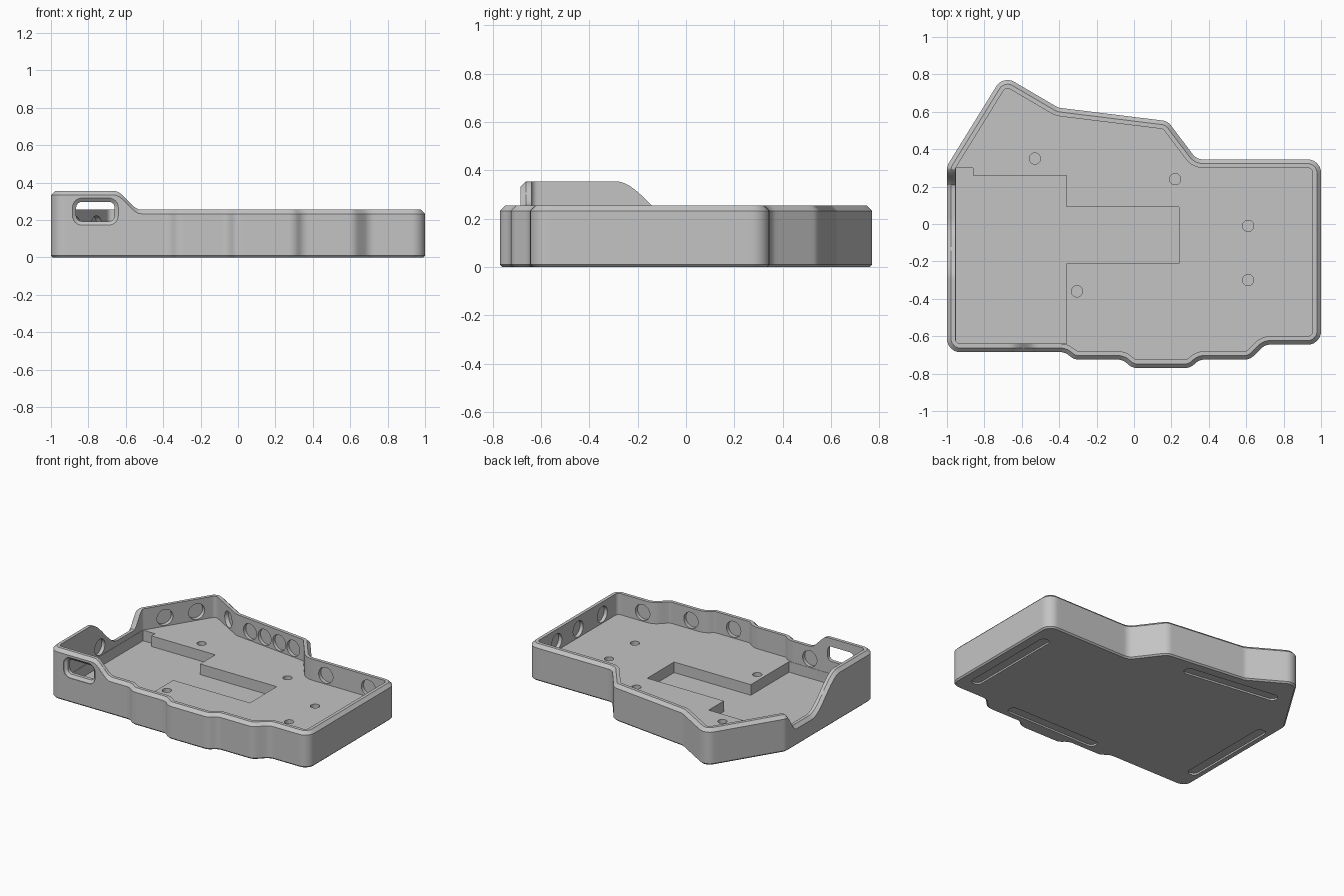
import bpy, bmesh, math
from mathutils import Vector

cube = bpy.data.objects.get("Cube")
if cube:
    bpy.data.objects.remove(cube)

WALL, CHAMFER, FLOOR, POCKET, RIM = 0.045, 0.022, 0.105, 0.03, 0.255

grey = bpy.data.materials.new("matte grey")
grey.use_nodes = True
colour = (0.55, 0.55, 0.55, 1)
grey.diffuse_color = colour
grey.node_tree.nodes["Principled BSDF"].inputs["Base Color"].default_value = colour


def rounded(corners, radius, step=None, arc=7):
    """Closed outline with filleted corners and optional even subdivision."""
    pts = [Vector(c) for c in corners]
    out = []
    for i, p in enumerate(pts):
        to_a, to_b = pts[i - 1] - p, pts[(i + 1) % len(pts)] - p
        half = to_a.angle(to_b) / 2
        reach = min(radius / math.tan(half), 0.48 * to_a.length, 0.48 * to_b.length)
        r = reach * math.tan(half)
        a, b = p + to_a.normalized() * reach, p + to_b.normalized() * reach
        centre = p + (to_a.normalized() + to_b.normalized()).normalized() * math.hypot(r, reach)
        for k in range(arc):
            d = a.lerp(b, k / (arc - 1)) - centre
            out.append(centre + d.normalized() * r)
    if not step:
        return out
    fine = []
    for i, p in enumerate(out):
        q = out[(i + 1) % len(out)]
        n = max(1, round((q - p).length / step))
        fine += [p.lerp(q, k / n) for k in range(n)]
    return fine


def inset(outline, amount):
    """Move a counter-clockwise outline inwards."""
    result = []
    for i, p in enumerate(outline):
        u = (p - outline[i - 1]).normalized()
        v = (outline[(i + 1) % len(outline)] - p).normalized()
        n = Vector((-u.y - v.y, u.x + v.x)).normalized()
        result.append(p + n * amount / max(0.5, n.dot(Vector((-u.y, u.x)))))
    return result


def loft(name, rings):
    """Solid skinned through rings of equal point count."""
    bm = bmesh.new()
    loops = [[bm.verts.new(p) for p in ring] for ring in rings]
    n = len(loops[0])
    for low, high in zip(loops, loops[1:]):
        for i in range(n):
            j = (i + 1) % n
            bm.faces.new((low[i], low[j], high[j], high[i]))
    bm.faces.new(reversed(loops[0]))
    bm.faces.new(loops[-1])
    bmesh.ops.recalc_face_normals(bm, faces=bm.faces)
    mesh = bpy.data.meshes.new(name)
    bm.to_mesh(mesh)
    bm.free()
    mesh.materials.append(grey)
    obj = bpy.data.objects.new(name, mesh)
    bpy.context.collection.objects.link(obj)
    return obj


def prism(name, outline, z0, z1):
    return loft(name, [[(p[0], p[1], z) for p in outline] for z in (z0, z1)])


def cylinder(name, start, end, radius):
    """Round plug between two points."""
    start, end = Vector(start), Vector(end)
    turn = (end - start).to_track_quat('Z', 'Y')
    ring = [turn @ Vector((radius * math.cos(t), radius * math.sin(t), 0))
            for t in (math.tau * k / 32 for k in range(32))]
    return loft(name, [[p + c for p in ring] for c in (start, end)])


def ease(t):
    t = min(1, max(0, t))
    return t * t * (3 - 2 * t)


def rim_height(p):
    """Raised connector corner, and the dip in the side wall behind it."""
    if p.x < -0.97 and p.y > -0.6:
        return 0.355 - 0.215 * ease((p.y + 0.29) / 0.31) + 0.115 * ease((p.y - 0.2) / 0.1)
    if p.y < -0.6:
        return 0.355 - 0.1 * ease((p.x + 0.66) / 0.14)
    return RIM


# Tray: outer wall, chamfered rim, inner wall and floor
corners = [(-1, -.685), (-.37, -.685), (-.32, -.725), (-.06, -.725), (-.01, -.77), (.3, -.77),
           (.35, -.725), (.62, -.725), (.7, -.645), (1, -.645), (1, .345), (.335, .345),
           (.18, .55), (-.405, .622), (-.7, .795), (-1, .31)]
outer = rounded(corners, 0.07, step=0.02)
tops = [rim_height(p) for p in outer]
inner = inset(outer, WALL)


def level(outline, heights):
    return [(p.x, p.y, z) for p, z in zip(outline, heights)]


count = len(outer)
tray = loft("case_tray", [
    level(inset(outer, 0.01), [0] * count),
    level(outer, [0.01] * count),
    level(outer, [z - CHAMFER for z in tops]),
    level(inset(outer, CHAMFER), tops),
    level(inner, tops),
    level(inner, [FLOOR] * count)])

cutters = []

# Controller pocket sunk into the floor
cutters.append(prism("pocket_cutter", [
    (-.953, -.638), (-.36, -.638), (-.36, -.21), (.24, -.21), (.24, .09), (-.36, .09),
    (-.36, .26), (-.86, .26), (-.86, .3), (-.953, .3)], POCKET, FLOOR + 0.012))

# Screw holes
for x, y in [(-.53, .35), (.22, .24), (.61, -.01), (.61, -.3), (-.305, -.36)]:
    cutters.append(cylinder("screw_cutter", (x, y, POCKET), (x, y, FLOOR + 0.02), 0.03))

# Blind round sockets inside the walls: wall start, wall end, positions along it
walls = [((.955, -.6), (.955, .3), (.19, .49, .755)),
         ((.3, .3), (.955, .3), (.27, .78)),
         ((-.41, .575), (.16, .505), (.19, .41, .63, .84)),
         ((-.69, .74), (-.41, .575), (.6,)),
         ((-.955, .3), (-.69, .74), (.3, .73)),
         ((-.955, -.64), (-.955, .3), (.49,)),
         ((-.955, -.64), (-.32, -.64), (.685,)),
         ((0, -.725), (.3, -.725), (.45,)),
         ((.35, -.68), (.6, -.68), (.35,)),
         ((.62, -.6), (.955, -.6), (.42,))]
for a, b, spots in walls:
    a, b = Vector(a), Vector(b)
    along = (b - a).normalized()
    out = Vector((-along.y, along.x))
    if out.dot((a + b) / 2) < 0:
        out = -out
    for t in spots:
        c = a.lerp(b, t)
        cutters.append(cylinder("socket_cutter", (*(c - out * 0.03), 0.167),
                                (*(c + out * 0.025), 0.167), 0.056))

# Connector opening with a flared mouth
def mouth(grow, y):
    x0, x1, z0, z1 = -.865 - grow, -.66 + grow, .193 - grow, .297 + grow
    shape = rounded([(x0, z0), (x1, z0), (x1, z1), (x0, z1)], 0.03 + grow)
    return [(p.x, y, p.y) for p in shape]


cutters.append(loft("connector_cutter", [
    mouth(.02, -.75), mouth(.02, -.68), mouth(0, -.665), mouth(0, -.58)]))

# Shallow slots for rubber feet underneath
for a, b in [((.89, -.5), (.89, .16)), ((-.92, -.5), (-.92, .16)),
             ((-.18, -.64), (.47, -.64)), ((-.69, .555), (-.07, .47))]:
    a, b = Vector(a), Vector(b)
    angle = math.atan2(b.y - a.y, b.x - a.x)
    slot = []
    for centre, start in ((b, -math.pi / 2), (a, math.pi / 2)):
        for k in range(13):
            t = angle + start + math.pi * k / 12
            slot.append((centre.x + .036 * math.cos(t), centre.y + .036 * math.sin(t)))
    cutters.append(prism("foot_slot_cutter", slot, -0.02, 0.012))

# Cut everything out of the tray
bpy.context.view_layer.objects.active = tray
for cutter in cutters:
    cut = tray.modifiers.new("cut", 'BOOLEAN')
    cut.operation, cut.solver, cut.object = 'DIFFERENCE', 'EXACT', cutter
    bpy.ops.object.modifier_apply(modifier=cut.name)
    bpy.data.objects.remove(cutter)

bpy.ops.object.select_all(action='DESELECT')
tray.select_set(True)
bpy.ops.object.shade_smooth_by_angle(angle=math.radians(30))
